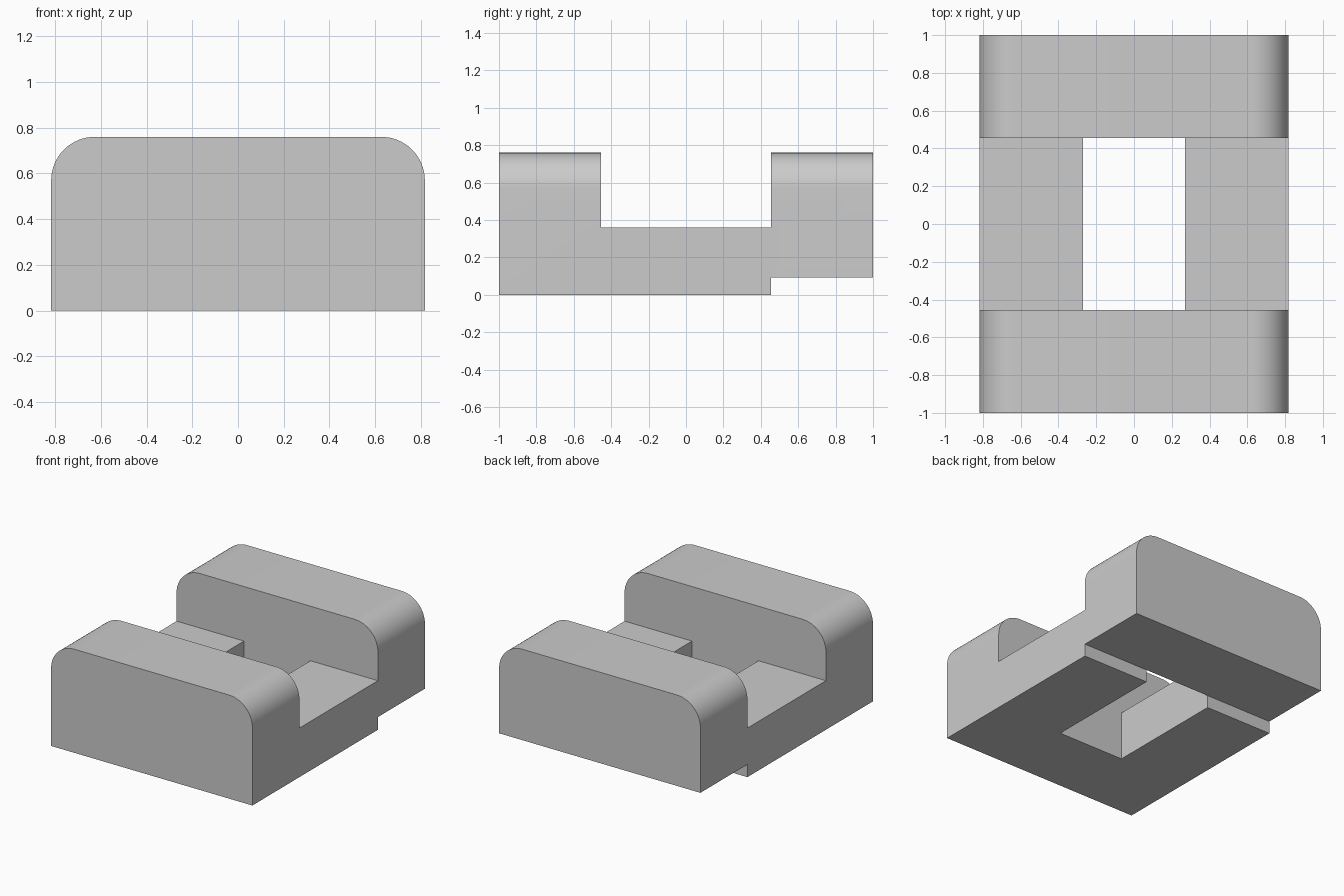
import bpy, bmesh, math

if "Cube" in bpy.data.objects:
    bpy.data.objects.remove(bpy.data.objects["Cube"])

HALF_W, HEIGHT, RADIUS = 0.817, 0.76, 0.19   # rounded block section
GAP, RAIL_TOP, HOLE, STEP = 0.455, 0.36, 0.27, 0.093
SEGMENTS = 16

grey = bpy.data.materials.new("light_grey")
grey.diffuse_color = (0.6, 0.6, 0.6, 1)
grey.use_nodes = True
grey.node_tree.nodes["Principled BSDF"].inputs["Base Color"].default_value = grey.diffuse_color


def make_object(name, bm):
    bmesh.ops.recalc_face_normals(bm, faces=bm.faces[:])
    mesh = bpy.data.meshes.new(name)
    bm.to_mesh(mesh)
    bm.free()
    obj = bpy.data.objects.new(name, mesh)
    bpy.context.collection.objects.link(obj)
    mesh.materials.append(grey)
    return obj


def box(name, lo, hi):
    bm = bmesh.new()
    bmesh.ops.create_cube(bm, size=1)
    for v in bm.verts:
        v.co = [a if c < 0 else b for c, a, b in zip(v.co, lo, hi)]
    return make_object(name, bm)


# Full-length body: rounded-top section swept from front to back
section = [(-HALF_W, 0), (HALF_W, 0)]
for side, start in ((1, 0), (-1, 90)):
    for i in range(SEGMENTS + 1):
        a = math.radians(start + 90 * i / SEGMENTS)
        section.append((side * (HALF_W - RADIUS) + RADIUS * math.cos(a),
                        HEIGHT - RADIUS + RADIUS * math.sin(a)))
bm = bmesh.new()
face = bm.faces.new([bm.verts.new((x, -1, z)) for x, z in section])
swept = bmesh.ops.extrude_face_region(bm, geom=[face], use_keep_orig=True)
for v in swept["geom"]:
    if isinstance(v, bmesh.types.BMVert):
        v.co.y = 1
body = make_object("grooved_block", bm)

# Cross channel, central through-slot and raised rear underside
cutters = [
    box("channel_cutter", (-2, -GAP, RAIL_TOP), (2, GAP, 2)),
    box("slot_cutter", (-HOLE, -GAP, -1), (HOLE, GAP, 0.55)),
    box("rear_step_cutter", (-2, GAP, -1), (2, 2, STEP)),
]
bpy.context.view_layer.objects.active = body
body.select_set(True)
for cutter in cutters:
    cutter.hide_render = True
    mod = body.modifiers.new(cutter.name, 'BOOLEAN')
    mod.operation = 'DIFFERENCE'
    mod.solver = 'EXACT'
    mod.object = cutter
    bpy.ops.object.modifier_apply(modifier=mod.name)
    bpy.data.objects.remove(cutter)

# Smooth only the rounded shoulders
bpy.ops.object.shade_smooth_by_angle(angle=math.radians(30))
